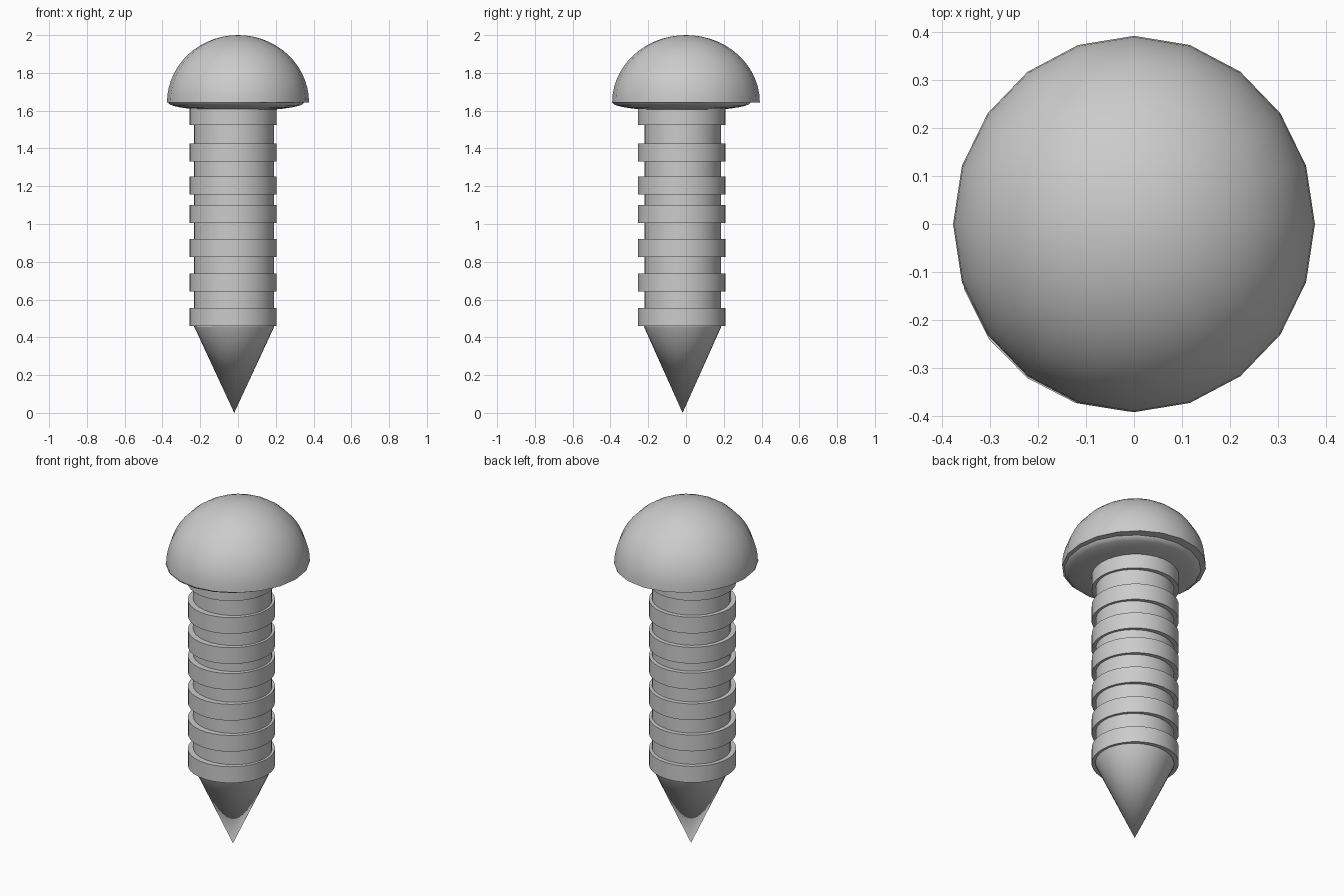
import bpy, bmesh
from math import sin, cos, pi, radians

if "Cube" in bpy.data.objects:
    bpy.data.objects.remove(bpy.data.objects["Cube"])


def lathe(name, profile, sides, center=(0, 0), scale=(1, 1), angle=35):
    """Revolve (radius, z) points around a vertical axis; radius 0 makes a pole."""
    bm = bmesh.new()
    rings = []
    for r, z in profile:
        n = 1 if r < 1e-5 else sides
        rings.append([bm.verts.new((center[0] + r * scale[0] * cos(2 * pi * i / sides),
                                    center[1] + r * scale[1] * sin(2 * pi * i / sides), z))
                      for i in range(n)])
    for a, b in zip(rings, rings[1:]):
        for i in range(sides):
            j = (i + 1) % sides
            if len(a) == 1:
                bm.faces.new((a[0], b[i], b[j]))
            elif len(b) == 1:
                bm.faces.new((a[i], a[j], b[0]))
            else:
                bm.faces.new((a[i], a[j], b[j], b[i]))
    bmesh.ops.recalc_face_normals(bm, faces=bm.faces[:])
    me = bpy.data.meshes.new(name)
    bm.to_mesh(me)
    bm.free()
    ob = bpy.data.objects.new(name, me)
    bpy.context.collection.objects.link(ob)
    bpy.ops.object.select_all(action='DESELECT')
    ob.select_set(True)
    bpy.context.view_layer.objects.active = ob
    bpy.ops.object.shade_smooth_by_angle(angle=radians(angle))
    return ob


# domed head with a flat underside
dome = [(cos(pi / 2 * k / 14), 1.643 + 0.357 * sin(pi / 2 * k / 14)) for k in range(15)]
lathe("head_dome", [(0, 1.643)] + dome, 20, scale=(0.376, 0.391))

# shallow bulging plate under the head, set slightly off centre
plate = [(cos(pi / 2 * k / 8), 1.643 - 0.045 * sin(pi / 2 * k / 8)) for k in range(9)]
lathe("head_underside", [(0, 1.643)] + plate, 20, (-0.01, -0.024), (0.36, 0.366))

# plain shaft
lathe("shaft", [(0, 0.455), (1, 0.455), (1, 1.63), (0, 1.63)], 32,
      (-0.022, -0.018), (0.212, 0.203))

# pointed tip
lathe("tip", [(0, 0.0), (1, 0.457), (0, 0.457)], 32, (-0.02, -0.018), (0.212, 0.205))

# thread ridges
for n, z in enumerate((0.46, 0.643, 0.825, 1.005, 1.156, 1.332, 1.524)):
    lathe(f"thread_ridge_{n + 1}", [(0, z), (1, z), (1, z + 0.095), (0, z + 0.095)], 32,
          (-0.027, -0.022), (0.231, 0.232))
